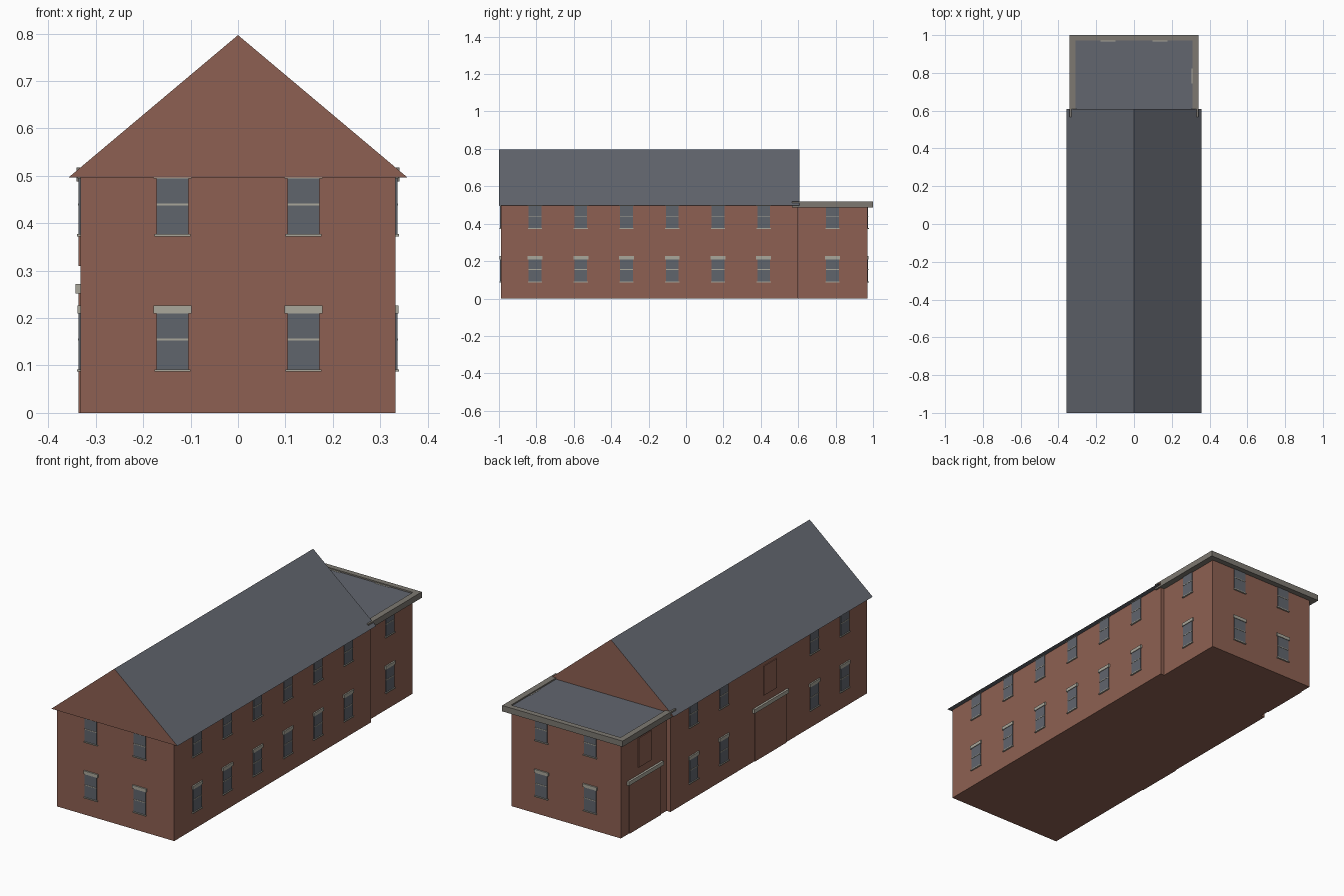
import bpy, bmesh
from math import radians
from mathutils import Matrix, Vector

cube = bpy.data.objects.get("Cube")
if cube:
    bpy.data.objects.remove(cube, do_unlink=True)


def material(name, rgb):
    m = bpy.data.materials.new(name)
    m.use_nodes = True
    m.diffuse_color = (*rgb, 1)
    m.node_tree.nodes["Principled BSDF"].inputs["Base Color"].default_value = (*rgb, 1)
    return m


BRICK = material("brick", (0.27, 0.118, 0.084))
SLATE = material("slate", (0.122, 0.132, 0.156))
GLASS = material("window_glass", (0.118, 0.13, 0.152))
STONE = material("pale_stone", (0.40, 0.385, 0.325))
CORNICE = material("cornice_stone", (0.205, 0.19, 0.165))


def add_box(bm, lo, hi, index=0):
    lo, hi = Vector(lo), Vector(hi)
    mat = Matrix.Translation((lo + hi) / 2) @ Matrix.Diagonal((*(hi - lo), 1))
    verts = bmesh.ops.create_cube(bm, size=1, matrix=mat)["verts"]
    for f in {f for v in verts for f in v.link_faces}:
        f.material_index = index


def finish(name, bm, mats):
    bmesh.ops.recalc_face_normals(bm, faces=bm.faces)
    mesh = bpy.data.meshes.new(name)
    bm.to_mesh(mesh)
    bm.free()
    for m in mats:
        mesh.materials.append(m)
    obj = bpy.data.objects.new(name, mesh)
    bpy.context.collection.objects.link(obj)
    return obj


def block(name, lo, hi, mat):
    bm = bmesh.new()
    add_box(bm, lo, hi)
    return finish(name, bm, [mat])


# Brick bodies
block("main_walls", (-0.332, -0.99, 0), (0.332, 0.6, 0.498), BRICK)
block("annex_walls", (-0.31, 0.58, 0), (0.31, 0.97, 0.49), BRICK)

# Pitched roof: brick gable ends, slate elsewhere
bm = bmesh.new()
profile = [bm.verts.new((x, -1, z)) for x, z in ((-0.357, 0.497), (0.357, 0.497), (0, 0.797))]
gable = bm.faces.new(profile)
ext = bmesh.ops.extrude_face_region(bm, geom=[gable], use_keep_orig=True)
bmesh.ops.translate(bm, vec=(0, 1.608, 0), verts=[v for v in ext["geom"] if isinstance(v, bmesh.types.BMVert)])
bm.normal_update()
for f in bm.faces:
    f.material_index = 1 if abs(f.normal.y) < 0.5 else 0
finish("main_roof", bm, [BRICK, SLATE])

# Flat annex roof inside a raised stone cornice
block("annex_roof", (-0.315, 0.59, 0.489), (0.315, 0.978, 0.511), SLATE)
bm = bmesh.new()
for side in (-1, 1):
    xs = sorted((side * 0.31, side * 0.341))
    add_box(bm, (xs[0], 0.567, 0.488), (xs[1], 1, 0.518))
add_box(bm, (-0.31, 0.972, 0.488), (0.31, 1, 0.518))
finish("annex_cornice", bm, [CORNICE])


def place(obj, x, y, turn):
    obj.location = (x, y, 0)
    obj.rotation_euler.z = radians(turn)


def window(name, x, y, base, turn):
    """Sash window facing -y before turning, standing on its sill."""
    bm = bmesh.new()
    add_box(bm, (-0.034, -0.004, base), (0.034, 0.005, base + 0.121))
    add_box(bm, (-0.034, -0.0055, base + 0.063), (0.034, 0.005, base + 0.067), 1)
    add_box(bm, (-0.038, -0.008, base - 0.003), (0.038, 0.005, base + 0.002), 1)
    add_box(bm, (-0.04, -0.007, base + 0.12), (0.04, 0.005, base + 0.137), 1)
    place(finish(name, bm, [GLASS, STONE]), x, y, turn)


def loading_bay(name, x, y, turn):
    """Wide bricked-up doorway with a stone lintel and a hatch above."""
    parts = {
        "_door": ((-0.127, -0.004, 0), (0.127, 0.005, 0.253), BRICK),
        "_hatch": ((-0.052, -0.004, 0.31), (0.052, 0.005, 0.46), BRICK),
        "_lintel": ((-0.14, -0.011, 0.252), (0.14, 0.005, 0.272), STONE),
    }
    for suffix, (lo, hi, mat) in parts.items():
        place(block(name + suffix, lo, hi, mat), x, y, turn)


# Two storeys of windows on every wall
bays = [-0.807 + 0.2445 * i for i in range(6)]
for floor, base in (("lower", 0.09), ("upper", 0.375)):
    for x in (-0.138, 0.138):
        window(f"{floor}_front_window", x, -0.99, base, 0)
        window(f"{floor}_back_window", x, 0.97, base, 180)
    for i, y in enumerate(bays):
        window(f"{floor}_left_window", 0.332, y, base, 90)
        if i not in (2, 3):
            window(f"{floor}_right_window", -0.332, y, base, 270)
    window(f"{floor}_annex_window", 0.31, 0.783, base, 90)

# Loading bays on the right side
loading_bay("main_bay", -0.332, -0.205, 270)
loading_bay("annex_bay", -0.31, 0.778, 270)
